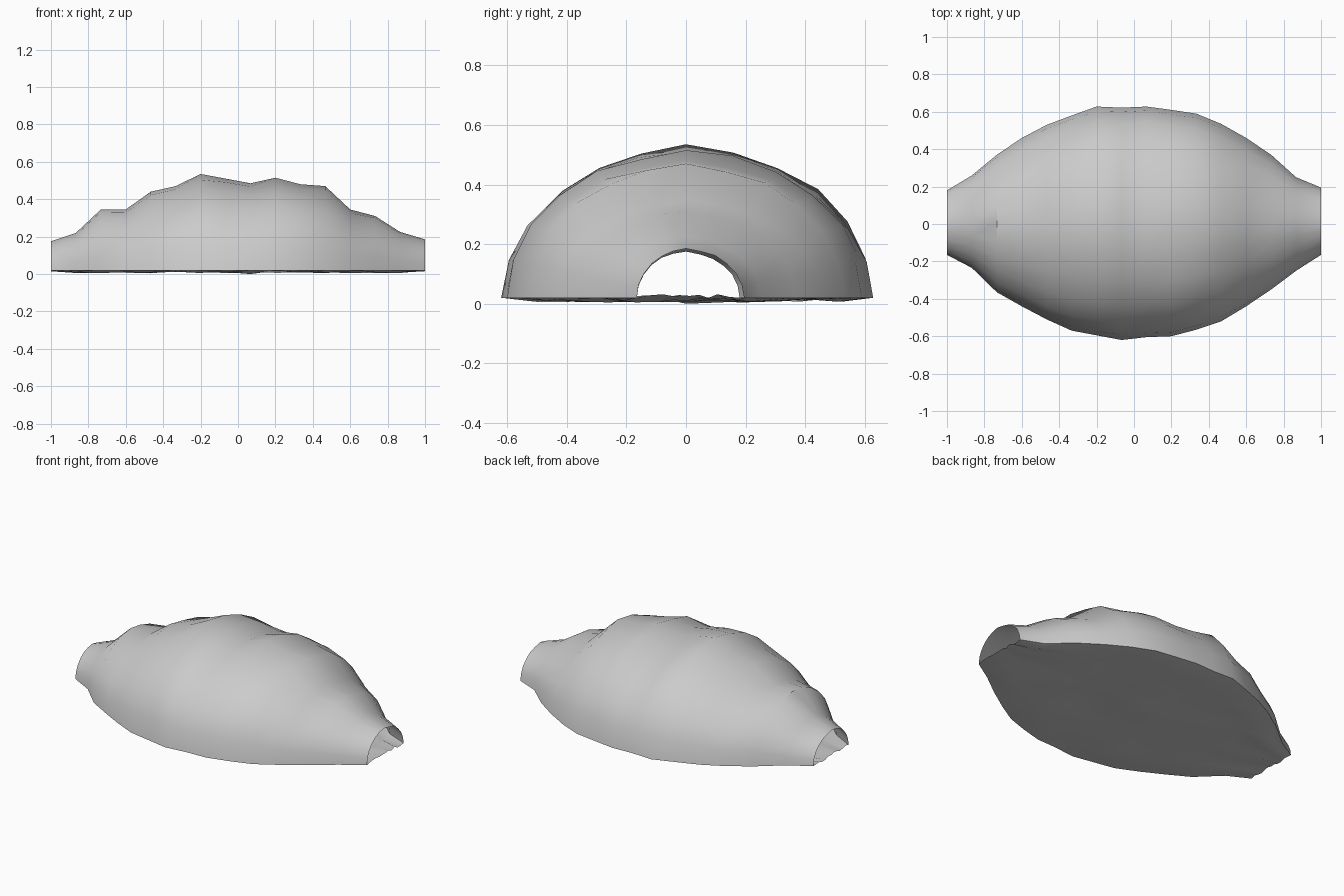
import bpy, bmesh, math, random

random.seed(4)
cube = bpy.data.objects.get("Cube")
if cube:
    bpy.data.objects.remove(cube, do_unlink=True)

# One plain grey for the whole shelter
grey = bpy.data.materials.new("stone grey")
grey.use_nodes = True
colour = (0.6, 0.6, 0.6, 1)
grey.diffuse_color = colour
grey.node_tree.nodes["Principled BSDF"].inputs["Base Color"].default_value = colour

# Rib measurements at even steps along the length
TOP = [.175, .22, .345, .345, .44, .47, .535, .51, .485, .515, .48, .47, .345, .31, .225, .185]
BACK = [.18, .26, .37, .46, .53, .58, .628, .622, .628, .61, .59, .535, .46, .37, .25, .195]
FRONT = [.165, .235, .365, .44, .51, .57, .595, .62, .605, .6, .565, .52, .44, .35, .25, .165]
RIBS = len(TOP)
SILL = 0.02
SEGMENTS = 12


def station(i):
    return -1 + 2 * i / (RIBS - 1)


def loft(name, rows, smooth_angle):
    """Skin a list of point rows into a single open sheet."""
    bm = bmesh.new()
    grid = [[bm.verts.new(p) for p in row] for row in rows]
    for a, b in zip(grid, grid[1:]):
        for j in range(len(a) - 1):
            bm.faces.new((a[j], b[j], b[j + 1], a[j + 1]))
    mesh = bpy.data.meshes.new(name)
    bm.to_mesh(mesh)
    bm.free()
    mesh.materials.append(grey)
    obj = bpy.data.objects.new(name, mesh)
    bpy.context.collection.objects.link(obj)
    bpy.ops.object.select_all(action='DESELECT')
    obj.select_set(True)
    bpy.context.view_layer.objects.active = obj
    bpy.ops.object.shade_smooth_by_angle(angle=math.radians(smooth_angle))
    return obj


# Vaulted shell, open at both ends, running from front sill to back sill
shell = []
for i in range(RIBS):
    rib = []
    for j in range(SEGMENTS + 1):
        angle = math.pi * j / SEGMENTS
        side = FRONT[i] if j < SEGMENTS / 2 else BACK[i]
        rise = math.sin(angle)
        wobble = 1 - random.uniform(0, 0.03) * rise if j != SEGMENTS // 2 else 1
        rib.append((station(i), -side * math.cos(angle) * wobble,
                    SILL + (TOP[i] - SILL) * rise * wobble))
    shell.append(rib)
loft("vaulted_shell", shell, 40)

# Thin, slightly uneven floor reaching the sills
floor = []
for i in range(RIBS):
    row = []
    for j in range(SEGMENTS + 1):
        t = j / SEGMENTS
        edge = j in (0, SEGMENTS)
        height = SILL if edge else random.uniform(0.004, 0.022)
        if i in (0, RIBS - 1) and not edge:
            height += 0.01
        row.append((station(i), BACK[i] - t * (BACK[i] + FRONT[i]), height))
    floor.append(row)
floor[RIBS // 2][SEGMENTS // 2] = (station(RIBS // 2), 0, 0)
loft("uneven_floor", floor, 40)
